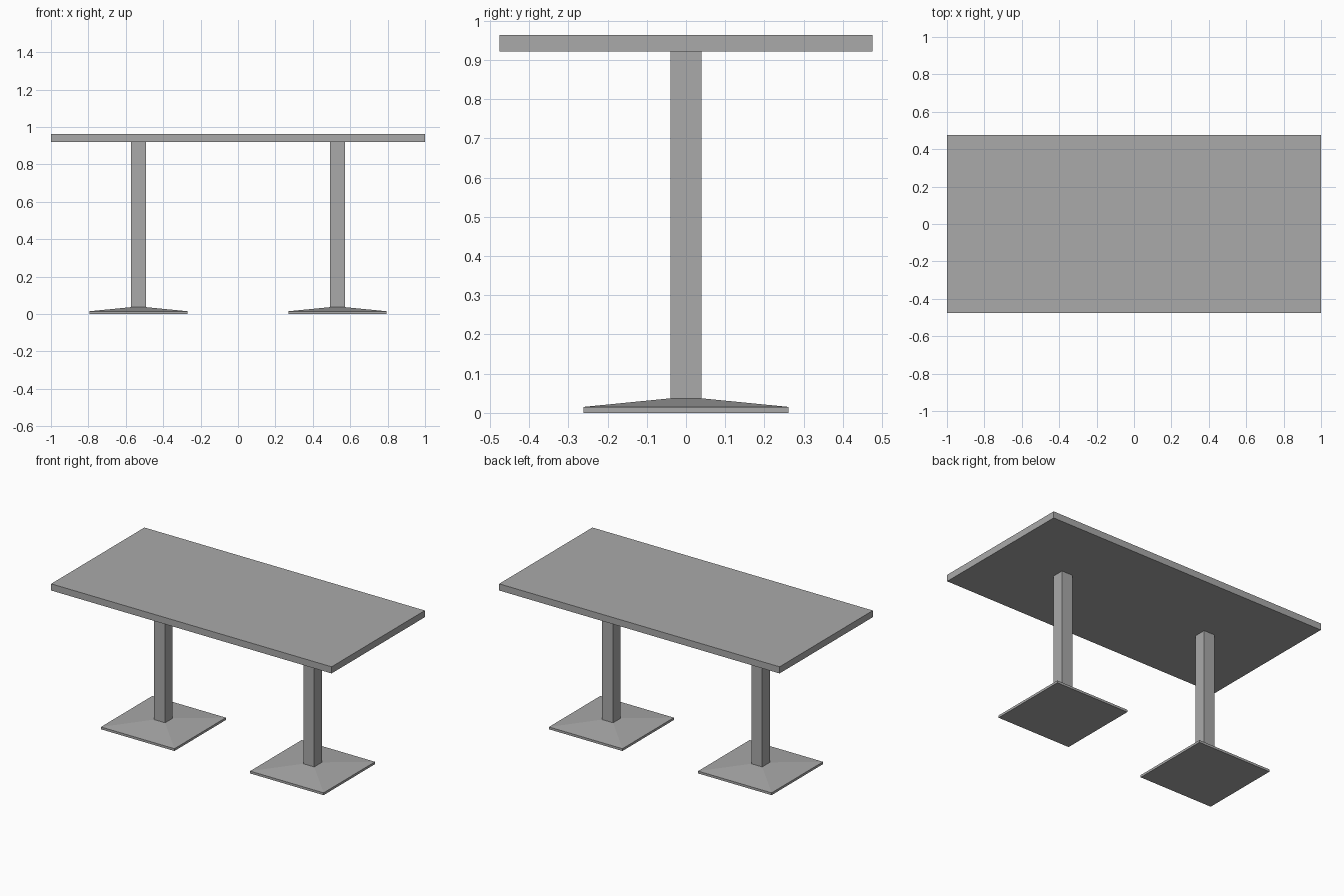
import bpy
import bmesh

cube = bpy.data.objects.get("Cube")
if cube:
    bpy.data.objects.remove(cube, do_unlink=True)

grey = bpy.data.materials.new("plain grey")
grey.use_nodes = True
colour = (0.4, 0.4, 0.4, 1)
grey.diffuse_color = colour
grey.node_tree.nodes["Principled BSDF"].inputs["Base Color"].default_value = colour


def stack(name, x, rings):
    """Closed solid from stacked rectangles: (half width, half depth, height)."""
    bm = bmesh.new()
    loops = [[bm.verts.new((sx * w, sy * d, z))
              for sx, sy in ((-1, -1), (1, -1), (1, 1), (-1, 1))]
             for w, d, z in rings]
    bm.faces.new(loops[0][::-1])
    bm.faces.new(loops[-1])
    for low, high in zip(loops, loops[1:]):
        for i in range(4):
            j = (i + 1) % 4
            bm.faces.new((low[i], low[j], high[j], high[i]))
    mesh = bpy.data.meshes.new(name)
    bm.to_mesh(mesh)
    bm.free()
    mesh.materials.append(grey)
    obj = bpy.data.objects.new(name, mesh)
    obj.location.x = x
    bpy.context.collection.objects.link(obj)


# Table top
stack("table_top", 0, [(1, 0.475, 0.921), (1, 0.475, 0.964)])

# Pedestals: square column on a plate with a shallow sloping top
for side, x in (("left", 0.532), ("right", -0.532)):
    stack(side + "_column", x, [(0.039, 0.039, 0.037), (0.039, 0.039, 0.921)])
    stack(side + "_base", x, [(0.262, 0.262, 0), (0.262, 0.262, 0.015),
                              (0.039, 0.039, 0.037)])
